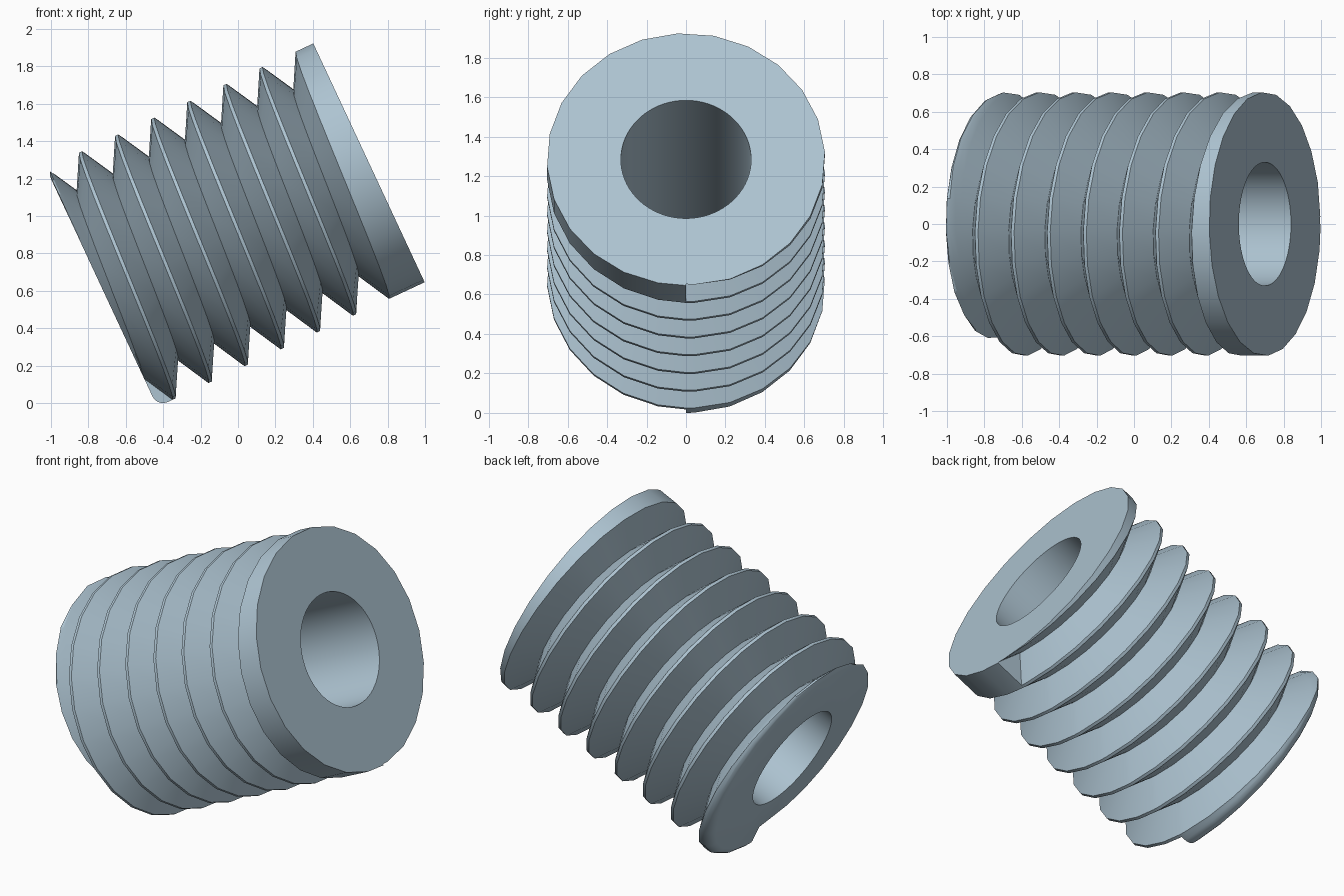
import bpy, bmesh, math
from mathutils import Matrix

if "Cube" in bpy.data.objects:
    bpy.data.objects.remove(bpy.data.objects["Cube"])

PITCH, R, ROOT, HOLE = 0.213, 0.705, 0.525, 0.33
FLAT = 0.018          # width of the thread crest
END = -1.577          # far end along the axis, the head face is at 0
FILLET = 0.062        # rounding of the far end
FIRST = -0.2          # crest position where the last turn meets the head
TAU = 2 * math.pi


def crest(phi, k):
    return FIRST + PITCH * (1 - phi / TAU) - k * PITCH


def radius(phi, a):
    """Outer radius at angle phi (0 = underside) and axial position a."""
    if a >= crest(phi, 0) or a <= crest(phi, 7):
        r = R                                   # solid run-out of the thread
    else:
        d = (crest(phi, 0) - a) % PITCH
        d = max(0, min(d, PITCH - d) - FLAT / 2)
        r = R - (R - ROOT) * d / (PITCH / 2 - FLAT / 2)
    t = FILLET - (a - END)
    if t > 0:
        r = min(r, R - FILLET + math.sqrt(max(0, FILLET ** 2 - t ** 2)))
    return r


def stations(phi):
    """Axial positions of the profile points at one angle."""
    s = [END, 0]
    s += [END + FILLET * (1 - math.cos(math.radians(x))) for x in (18, 36, 54, 72, 90)]
    for k in range(9):
        c = crest(phi, k)
        s += [c + FLAT / 2, c - FLAT / 2, c - PITCH / 2]
    return sorted(min(0, max(END, a)) for a in s)


bm = bmesh.new()


def point(a, r, phi):
    return bm.verts.new((a, r * math.sin(phi), -r * math.cos(phi)))


# Threaded outside, swept one turn so each row climbs by one pitch
angles = [0] + [math.radians(3.4 + 15 * i) for i in range(24)] + [TAU]
cols = [[point(a, radius(p, a), p) for a in stations(p)] for p in angles]
for c0, c1 in zip(cols, cols[1:]):
    for i in range(len(c0) - 1):
        bm.faces.new((c0[i], c0[i + 1], c1[i + 1], c1[i]))

# Step faces where the thread starts and stops
marks = sorted(set(round(a, 5) for a in stations(0) + stations(TAU)))
for a, b in zip(marks, marks[1:]):
    ra, rb, sa, sb = radius(0, a), radius(0, b), radius(TAU, a), radius(TAU, b)
    if max(abs(ra - sa), abs(rb - sb)) > 0.002:
        bm.faces.new((point(a, ra, 0), point(b, rb, 0), point(b, sb, 0), point(a, sa, 0)))

# Bore
N = 72
rings = [[point(a, HOLE, TAU * i / N) for i in range(N)] for a in (END, 0)]
for i in range(N):
    j = (i + 1) % N
    bm.faces.new((rings[0][i], rings[0][j], rings[1][j], rings[1][i]))

bmesh.ops.remove_doubles(bm, verts=bm.verts[:], dist=0.0003)

# Flat ring faces at both ends
for a, n in ((END, -1), (0, 1)):
    rim = [e for e in bm.edges if len(e.link_faces) == 1
           and all(abs(v.co.x - a) < 0.0005 for v in e.verts)]
    bmesh.ops.triangle_fill(bm, edges=rim, use_beauty=True, normal=(n, 0, 0))
bmesh.ops.recalc_face_normals(bm, faces=bm.faces[:])

# Lean the axis and set it on the ground
bm.transform(Matrix.Translation((0.70, 0, 1.277)) @ Matrix.Rotation(math.radians(-25), 4, 'Y'))
low = min(v.co.z for v in bm.verts)
bm.transform(Matrix.Translation((0, 0, -low)))

mesh = bpy.data.meshes.new("threaded_sleeve")
bm.to_mesh(mesh)
bm.free()
steel = bpy.data.materials.new("pale blue steel")
steel.diffuse_color = (0.42, 0.55, 0.64, 1)
steel.use_nodes = True
steel.node_tree.nodes["Principled BSDF"].inputs["Base Color"].default_value = steel.diffuse_color
mesh.materials.append(steel)
sleeve = bpy.data.objects.new("threaded_sleeve", mesh)
bpy.context.collection.objects.link(sleeve)
bpy.context.view_layer.objects.active = sleeve
sleeve.select_set(True)
bpy.ops.object.shade_smooth_by_angle(angle=math.radians(30))
